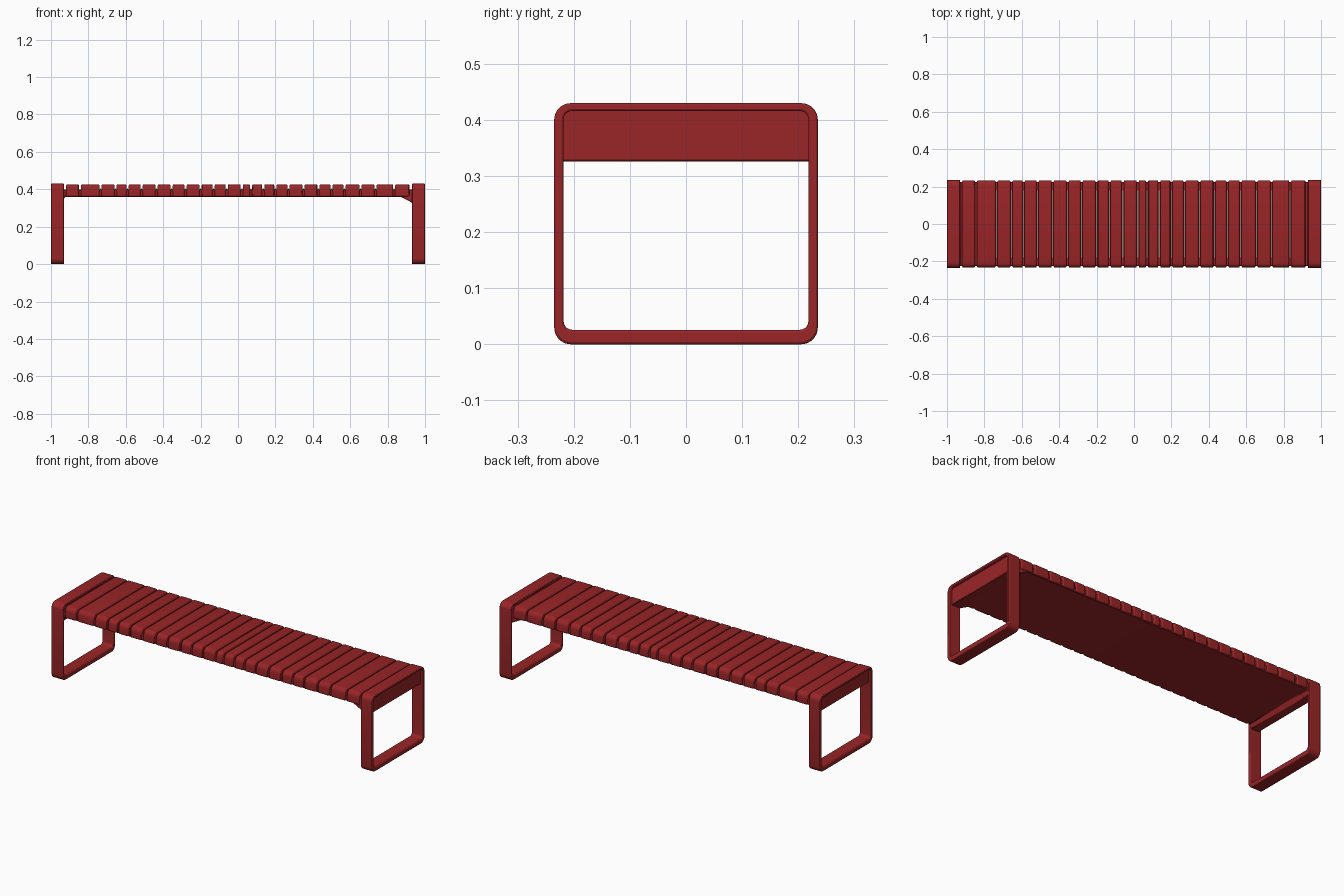
import bpy, bmesh, math

if "Cube" in bpy.data.objects:
    bpy.data.objects.remove(bpy.data.objects["Cube"])


def material(name, colour):
    mat = bpy.data.materials.new(name)
    mat.diffuse_color = (*colour, 1)
    mat.use_nodes = True
    mat.node_tree.nodes["Principled BSDF"].inputs["Base Color"].default_value = mat.diffuse_color
    return mat


red = material("dark red", (0.32, 0.018, 0.02))
grey = material("warm grey", (0.25, 0.19, 0.16))


def make_object(name, bm, bevel, segments=2, mat=red):
    bmesh.ops.recalc_face_normals(bm, faces=bm.faces)
    mesh = bpy.data.meshes.new(name)
    bm.to_mesh(mesh)
    bm.free()
    mesh.materials.append(mat)
    ob = bpy.data.objects.new(name, mesh)
    bpy.context.collection.objects.link(ob)
    if bevel:
        mod = ob.modifiers.new("rounded edges", 'BEVEL')
        mod.width, mod.segments, mod.limit_method = bevel, segments, 'ANGLE'
        mod.angle_limit = math.radians(40)
    bpy.ops.object.select_all(action='DESELECT')
    bpy.context.view_layer.objects.active = ob
    ob.select_set(True)
    bpy.ops.object.shade_smooth_by_angle(angle=math.radians(40))
    return ob


def box(size, centre):
    bm = bmesh.new()
    bmesh.ops.create_cube(bm, size=1)
    bmesh.ops.scale(bm, vec=size, verts=bm.verts)
    bmesh.ops.translate(bm, vec=centre, verts=bm.verts)
    return bm


def rounded_rect(half_w, z0, z1, r, steps=5):
    """Corner-rounded rectangle in the YZ plane."""
    pts = []
    corners = [(half_w - r, z1 - r), (-half_w + r, z1 - r),
               (-half_w + r, z0 + r), (half_w - r, z0 + r)]
    for k, (cy, cz) in enumerate(corners):
        for i in range(steps + 1):
            a = math.pi / 2 * (k + i / steps)
            pts.append((cy + r * math.cos(a), cz + r * math.sin(a)))
    return pts


def leg_frame(name, x0, x1):
    """Closed loop of flat bar: outer and inner rings bridged."""
    bm = bmesh.new()
    outer = rounded_rect(0.235, 0.0, 0.43, 0.03)
    inner = rounded_rect(0.218, 0.026, 0.416, 0.015)
    rings = [[bm.verts.new((x, y, z)) for y, z in loop]
             for x, loop in ((x0, outer), (x1, outer), (x1, inner), (x0, inner))]
    n = len(outer)
    for k in range(4):
        a, b = rings[k], rings[(k + 1) % 4]
        for i in range(n):
            j = (i + 1) % n
            bm.faces.new((a[i], a[j], b[j], b[i]))
    make_object(name, bm, 0.004)


leg_frame("left_leg_frame", -1.0, -0.93)
leg_frame("right_leg_frame", 0.93, 1.0)

# Seat bed under the slats, with end panels inside the leg frames
profile = [(-0.985, 0.335), (-0.935, 0.335), (-0.925, 0.36), (0.87, 0.36),
           (0.935, 0.326), (0.985, 0.326), (0.985, 0.42), (0.935, 0.42),
           (0.93, 0.398), (-0.93, 0.398), (-0.935, 0.42), (-0.985, 0.42)]
bm = bmesh.new()
face = bm.faces.new([bm.verts.new((x, -0.224, z)) for x, z in profile])
ext = bmesh.ops.extrude_face_region(bm, geom=[face])
bmesh.ops.translate(bm, vec=(0, 0.448, 0),
                    verts=[v for v in ext["geom"] if isinstance(v, bmesh.types.BMVert)])
make_object("seat_bed", bm, 0.003, 1)

# Cross slats with rounded front and back ends, slightly uneven in width
gaps = [-0.924, -0.845, -0.735, -0.655, -0.59, -0.515, -0.435, -0.355, -0.28,
        -0.20, -0.13, -0.06, 0.02, 0.07, 0.135, 0.20, 0.27, 0.35, 0.43, 0.50,
        0.57, 0.655, 0.735, 0.835, 0.922]
for i, (a, b) in enumerate(zip(gaps, gaps[1:])):
    bm = box((b - a - 0.011, 0.466, 0.064), ((a + b) / 2, 0, 0.394))
    ends = [e for e in bm.edges
            if all(v.co.z > 0.4 for v in e.verts) and e.verts[0].co.y * e.verts[1].co.y > 0]
    bmesh.ops.bevel(bm, geom=ends, offset=0.025, segments=4, profile=0.5, affect='EDGES')
    make_object(f"slat_{i + 1:02d}", bm, 0.006, 2)

# Thin grey lining showing at the bottom of the gaps
for i, x in enumerate(gaps[2:-1]):
    make_object(f"gap_lining_{i + 1:02d}", box((0.006, 0.36, 0.008), (x, 0, 0.399)), 0, mat=grey)
